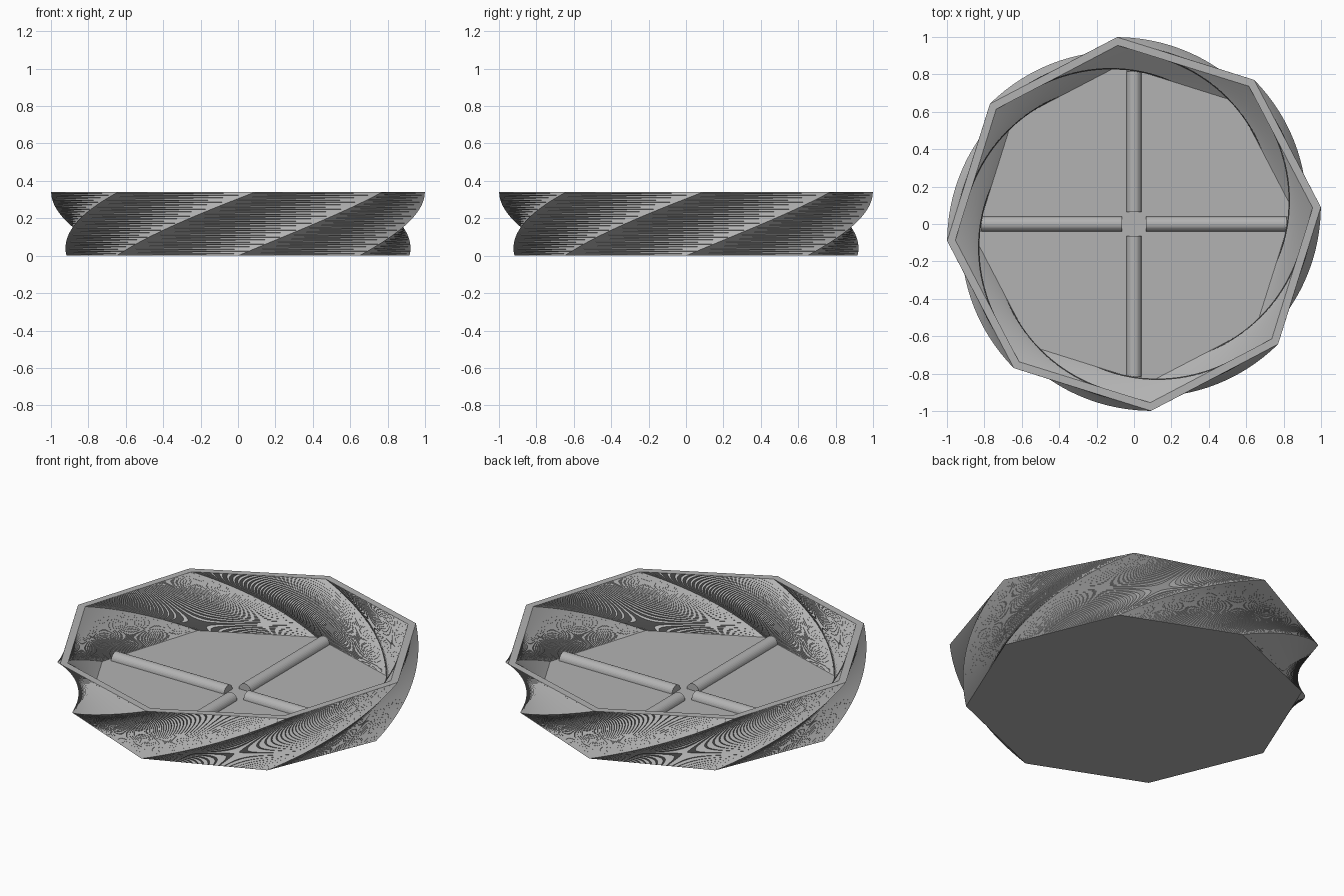
import bpy, bmesh, math

if "Cube" in bpy.data.objects:
    bpy.data.objects.remove(bpy.data.objects["Cube"])

SIDES, LAYERS = 8, 100
HEIGHT, FLOOR = 0.34, 0.034
TWIST = math.radians(50.2)

grey = bpy.data.materials.new("plain grey")
grey.diffuse_color = (0.45, 0.45, 0.45, 1)
grey.use_nodes = True
grey.node_tree.nodes["Principled BSDF"].inputs["Base Color"].default_value = grey.diffuse_color


def ring(bm, z, radius):
    """Octagon turned according to its height."""
    turn = TWIST * z / HEIGHT
    return [bm.verts.new((radius * math.cos(turn + i * math.tau / SIDES),
                          radius * math.sin(turn + i * math.tau / SIDES), z))
            for i in range(SIDES)]


def wall(bm, z0, z1, r0, r1, layers, inward):
    """Twisted octagonal wall; returns its lowest and highest rings."""
    rings = [ring(bm, z0 + (z1 - z0) * k / layers, r0 + (r1 - r0) * k / layers)
             for k in range(layers + 1)]
    for a, b in zip(rings, rings[1:]):
        for i in range(SIDES):
            j = (i + 1) % SIDES
            for tri in ((a[i], a[j], b[i]), (a[j], b[j], b[i])):
                bm.faces.new(tri[::-1] if inward else tri)
    return rings[0], rings[-1]


def finish(bm, name):
    mesh = bpy.data.meshes.new(name)
    bm.to_mesh(mesh)
    bm.free()
    mesh.materials.append(grey)
    obj = bpy.data.objects.new(name, mesh)
    bpy.context.collection.objects.link(obj)
    return obj


# Twisted tray: outer wall, inner wall, underside, floor and rim
bm = bmesh.new()
base, outer_top = wall(bm, 0, HEIGHT, 0.917, 1.003, LAYERS, False)
floor, inner_top = wall(bm, FLOOR, HEIGHT, 0.853, 0.959, LAYERS * 9 // 10, True)
bm.faces.new(base[::-1])
bm.faces.new(floor)
for i in range(SIDES):
    j = (i + 1) % SIDES
    bm.faces.new((outer_top[i], outer_top[j], inner_top[j], inner_top[i]))
finish(bm, "twisted_tray")

# Four half-round ribs standing on the floor in a cross
RIB, NEAR, FAR, STEPS = 0.04, 0.065, 0.815, 16
for n in range(4):
    bm = bmesh.new()
    ends = [[bm.verts.new((x, RIB * math.cos(math.pi * k / STEPS),
                           FLOOR + RIB * math.sin(math.pi * k / STEPS)))
             for k in range(STEPS + 1)] for x in (NEAR, FAR)]
    for k in range(STEPS):
        bm.faces.new((ends[0][k], ends[1][k], ends[1][k + 1], ends[0][k + 1]))
    bm.faces.new(ends[0])
    bm.faces.new(ends[1])
    bm.faces.new((ends[0][0], ends[0][-1], ends[1][-1], ends[1][0]))
    bmesh.ops.recalc_face_normals(bm, faces=bm.faces)
    rib = finish(bm, f"floor_rib_{n + 1}")
    rib.rotation_euler.z = n * math.pi / 2
